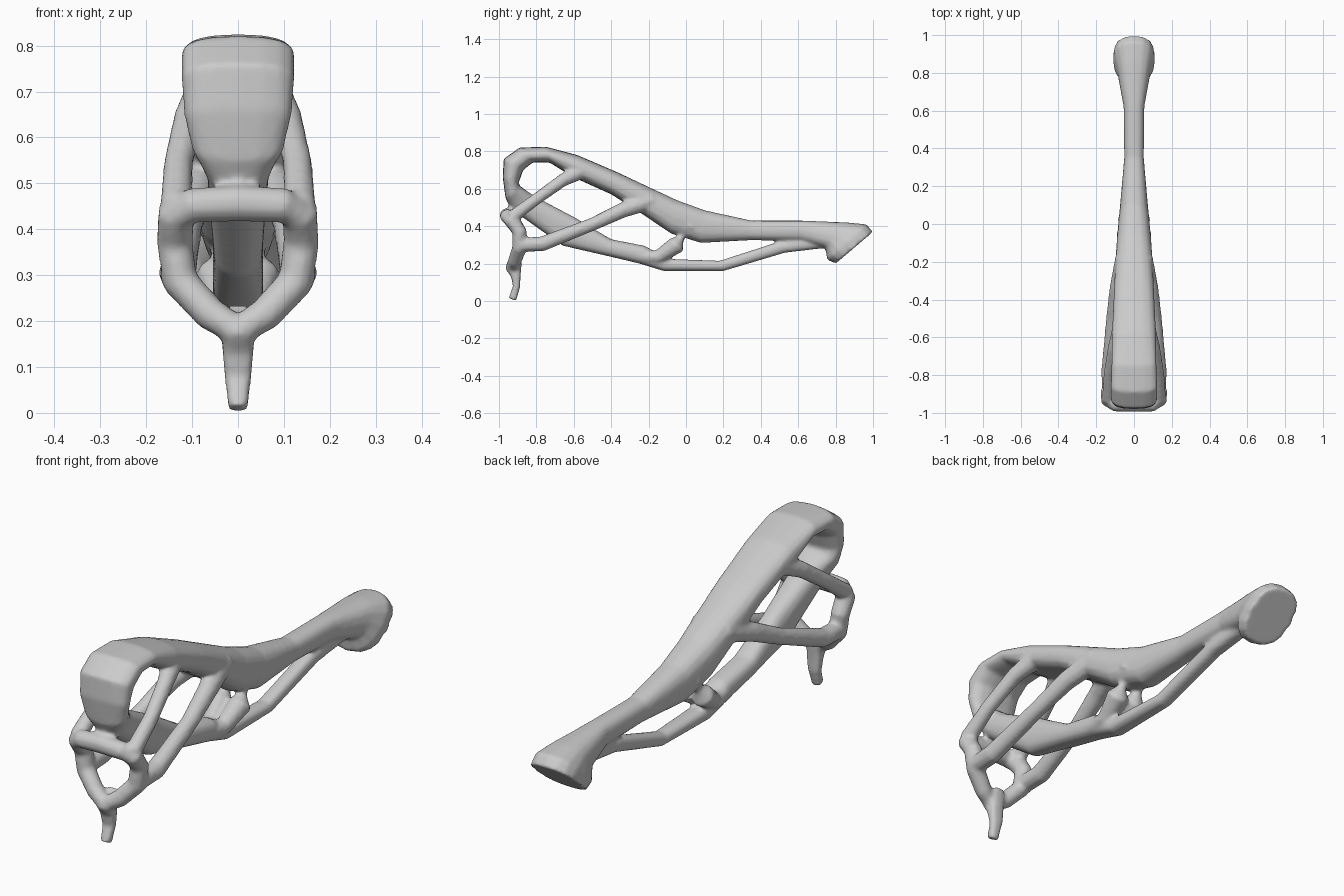
import bpy, bmesh, math
from mathutils import Vector

bm = bmesh.new()


def skin(rings):
    """Bridge a list of point rings into a closed tube."""
    rows = [[bm.verts.new(p) for p in r] for r in rings]
    n = len(rows[0])
    faces = [bm.faces.new(rows[0][::-1]), bm.faces.new(rows[-1])]
    for a, b in zip(rows, rows[1:]):
        for i in range(n):
            j = (i + 1) % n
            faces.append(bm.faces.new((a[i], a[j], b[j], b[i])))
    bmesh.ops.recalc_face_normals(bm, faces=faces)


def loft(sections, n=16, e=0.8):
    """Centre-plane body: each section = outer (y, z), inner (y, z), half width."""
    rings = []
    for oy, oz, iy, iz, w in sections:
        c = Vector((0, (oy + iy) / 2, (oz + iz) / 2))
        u = Vector((0, (oy - iy) / 2, (oz - iz) / 2))
        ring = []
        for i in range(n):
            a = 2 * math.pi * i / n
            s, t = math.cos(a), math.sin(a)
            s = math.copysign(abs(s) ** e, s)
            t = math.copysign(abs(t) ** e, t)
            ring.append(c + u * s + Vector((w * t, 0, 0)))
        rings.append(ring)
    skin(rings)


def tube(path, n=10):
    """Round strut through points (x, y, z, radius)."""
    pts = [Vector(p[:3]) for p in path]
    rings = []
    for i, p in enumerate(pts):
        t = (pts[min(i + 1, len(pts) - 1)] - pts[max(i - 1, 0)]).normalized()
        ref = Vector((0, 1, 0)) if abs(t.y) < 0.7 else Vector((0, 0, 1))
        u = t.cross(ref).normalized()
        v = t.cross(u)
        rings.append([p + path[i][3] * (u * math.cos(2 * math.pi * k / n)
                      + v * math.sin(2 * math.pi * k / n)) for k in range(n)])
    skin(rings)


# Tail foot, top beam and nose
loft([(1.0, .37, .80, .20, .11), (.965, .41, .755, .22, .11),
      (.86, .42, .745, .28, .088), (.62, .43, .62, .32, .055),
      (.35, .43, .35, .325, .052), (.1, .485, .08, .31, .075),
      (-.05, .54, -.08, .36, .09), (-.2, .61, -.22, .455, .10),
      (-.37, .69, -.40, .57, .108), (-.58, .78, -.60, .66, .118),
      (-.75, .825, -.73, .74, .12), (-.89, .82, -.82, .74, .124),
      (-.975, .76, -.87, .70, .124), (-.98, .66, -.895, .63, .117),
      (-.965, .55, -.88, .60, .10), (-.93, .48, -.82, .57, .065)])

# Lower beam running back from the nose, then the thin rod under the tail
loft([(-.965, .56, -.88, .61, .10), (-.92, .48, -.82, .565, .068),
      (-.66, .295, -.60, .45, .055), (-.42, .24, -.40, .33, .055),
      (-.25, .20, -.22, .295, .055), (-.12, .16, -.10, .225, .045),
      (.2, .16, .18, .215, .036), (.53, .258, .49, .315, .036),
      (.76, .285, .72, .345, .036)])

# Front leg
loft([(-.965, .17, -.875, .24, .036), (-.935, .13, -.885, .13, .034),
      (-.925, .08, -.887, .075, .029), (-.948, .017, -.908, .0, .021)], e=.6)

# Front ring: crossbar, sides and V-shaped bottom
half = [(.10, -.955, .452, .039), (.135, -.93, .43, .042), (.138, -.89, .37, .040),
        (.125, -.89, .285, .040), (.06, -.915, .215, .037)]
tube([(-.01, -.955, .457, .041)] + half + [(-.01, -.935, .172, .032)])
tube([(.01, -.955, .457, .041)] + [(-x, y, z, r) for x, y, z, r in half]
     + [(.01, -.935, .172, .032)])

for s in (-1, 1):
    # Upper side strut
    tube([(s * .135, -.935, .445, .036), (s * .13, -.80, .545, .032),
          (s * .105, -.66, .645, .035), (s * .07, -.55, .70, .045)])
    # Middle side strut
    tube([(s * .13, -.89, .30, .040), (s * .132, -.77, .305, .041),
          (s * .112, -.50, .41, .036), (s * .088, -.34, .485, .042),
          (s * .05, -.18, .54, .05)])
    # Web joining the top beam and lower beam
    tube([(s * .04, .02, .40, .05), (s * .045, -.05, .30, .05),
          (s * .03, -.15, .235, .038), (s * .02, -.25, .24, .035)])

mesh = bpy.data.meshes.new("organic_frame")
bm.to_mesh(mesh)
bm.free()
frame = bpy.data.objects.new("organic_frame", mesh)
bpy.context.collection.objects.link(frame)

# Fuse all members into one blended skin
rm = frame.modifiers.new("fuse", 'REMESH')
rm.mode = 'VOXEL'
rm.voxel_size = 0.009
rm.use_smooth_shade = True
sm = frame.modifiers.new("blend", 'SMOOTH')
sm.factor = 0.5
sm.iterations = 5
